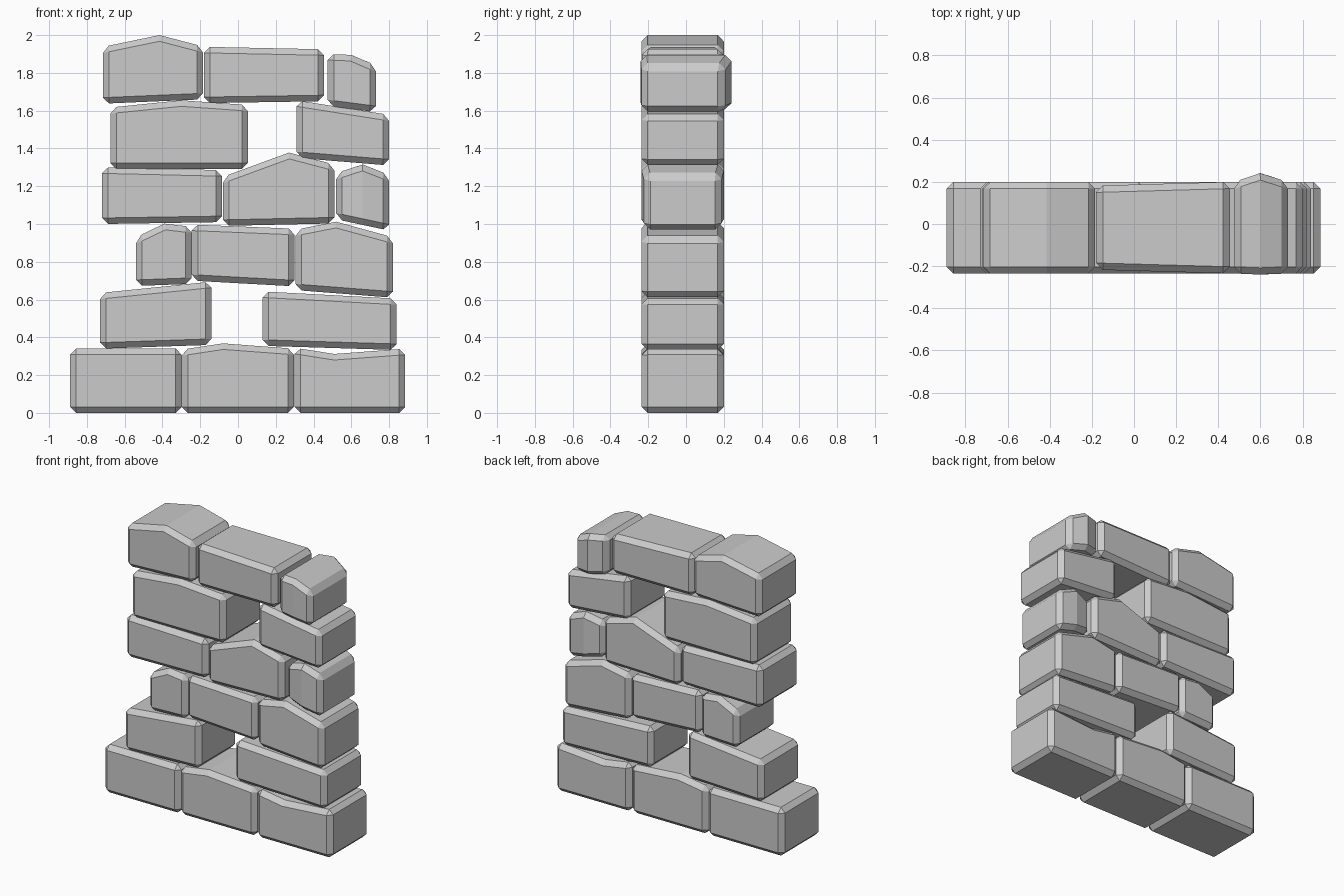
import bpy, bmesh
from math import radians

if "Cube" in bpy.data.objects:
    bpy.data.objects.remove(bpy.data.objects["Cube"])

FRONT, BACK, CHAMFER = -0.235, 0.20, 0.032


def brick(name, x0, x1, bl, br, tl, tr, mid=None, ends=(0, 0), bulge=0):
    """Chamfered stone: x range, corner heights, optional (x, z) bend in the top,
    narrowing of the left/right end and swelling of the back at the bend."""
    # Cross-section stations along x: (x, bottom, top, front, back)
    st = [(x0, bl, tl, FRONT + ends[0], BACK - ends[0])]
    if mid:
        t = (mid[0] - x0) / (x1 - x0)
        st.append((mid[0], bl + (br - bl) * t, mid[1], FRONT - bulge * 0.12, BACK + bulge))
    st.append((x1, br, tr, FRONT + ends[1], BACK - ends[1]))

    bm = bmesh.new()
    rings = [[bm.verts.new(p) for p in ((x, f, b), (x, k, b), (x, k, t), (x, f, t))]
             for x, b, t, f, k in st]
    for a, b in zip(rings, rings[1:]):
        for i in range(4):
            j = (i + 1) % 4
            bm.faces.new((a[i], a[j], b[j], b[i]))
    bm.faces.new(rings[0])
    bm.faces.new(rings[-1])
    bmesh.ops.recalc_face_normals(bm, faces=bm.faces)
    # Chamfer only the real corners, not the gentle bends
    sharp = [e for e in bm.edges if e.calc_face_angle() > radians(50)]
    bmesh.ops.bevel(bm, geom=sharp, offset=CHAMFER, offset_type='OFFSET',
                    segments=1, profile=0.5, affect='EDGES', clamp_overlap=True)
    bmesh.ops.recalc_face_normals(bm, faces=bm.faces)
    me = bpy.data.meshes.new(name)
    bm.to_mesh(me)
    bm.free()
    bpy.context.collection.objects.link(bpy.data.objects.new(name, me))


# Bottom course
brick("course1_left", -0.89, -0.298, 0, 0, 0.34, 0.34)
brick("course1_middle", -0.298, 0.296, 0, 0, 0.335, 0.34, (-0.08, 0.368))
brick("course1_right", 0.30, 0.885, 0, 0, 0.345, 0.34, (0.51, 0.312))

# Second course, with a gap
brick("course2_left", -0.73, -0.14, 0.34, 0.36, 0.635, 0.695)
brick("course2_right", 0.13, 0.84, 0.355, 0.333, 0.643, 0.605)

# Third course
brick("course3_left", -0.54, -0.245, 0.672, 0.683, 0.93, 0.985, (-0.39, 1.002))
brick("course3_middle", -0.245, 0.30, 0.70, 0.67, 0.997, 0.975)
brick("course3_right", 0.305, 0.82, 0.65, 0.61, 0.97, 0.93, (0.52, 1.012))

# Fourth course
brick("course4_left", -0.72, -0.085, 1.0, 1.01, 1.30, 1.285)
brick("course4_middle", -0.08, 0.51, 0.99, 1.003, 1.25, 1.315, (0.27, 1.378))
brick("course4_right", 0.52, 0.80, 1.025, 0.965, 1.27, 1.26, (0.66, 1.315), (0.03, 0.015))

# Fifth course, with a gap
brick("course5_left", -0.675, 0.052, 1.29, 1.292, 1.617, 1.63, (-0.30, 1.655))
brick("course5_right", 0.31, 0.80, 1.35, 1.31, 1.655, 1.578)

# Top course
brick("course6_left", -0.715, -0.185, 1.637, 1.66, 1.938, 1.94, (-0.415, 2.0))
brick("course6_middle", -0.18, 0.455, 1.64, 1.65, 1.938, 1.925, None, (0.018, 0))
brick("course6_right", 0.475, 0.73, 1.625, 1.592, 1.90, 1.84, (0.60, 1.895), (0, 0), 0.042)
